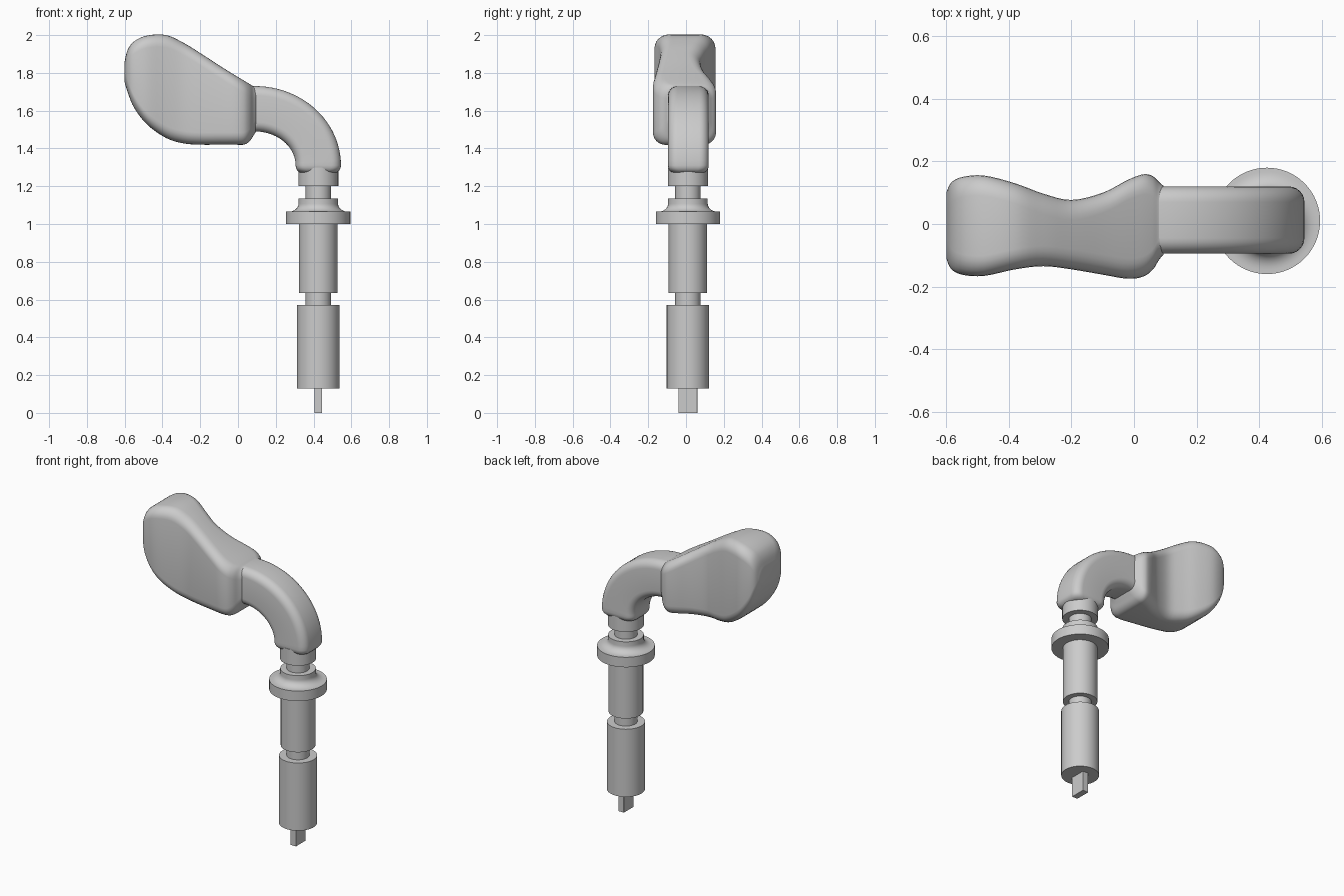
import bpy, bmesh, math
from mathutils import Vector

cube = bpy.data.objects.get("Cube")
if cube:
    bpy.data.objects.remove(cube, do_unlink=True)

grey = bpy.data.materials.new("plain_grey")
grey.use_nodes = True
GREY = (0.6, 0.6, 0.6, 1)
grey.diffuse_color = GREY
grey.node_tree.nodes["Principled BSDF"].inputs["Base Color"].default_value = GREY

AXIS_X, AXIS_Y = 0.425, 0.01


def loft(name, rings, angle=35):
    """Skin a list of equal-length closed rings and cap both ends."""
    bm = bmesh.new()
    loops = [[bm.verts.new(p) for p in ring] for ring in rings]
    n = len(loops[0])
    for a, b in zip(loops, loops[1:]):
        for i in range(n):
            j = (i + 1) % n
            bm.faces.new((a[i], a[j], b[j], b[i]))
    bm.faces.new(loops[0])
    bm.faces.new(loops[-1])
    bmesh.ops.recalc_face_normals(bm, faces=bm.faces)
    mesh = bpy.data.meshes.new(name)
    bm.to_mesh(mesh)
    bm.free()
    mesh.materials.append(grey)
    obj = bpy.data.objects.new(name, mesh)
    bpy.context.collection.objects.link(obj)
    bpy.ops.object.select_all(action='DESELECT')
    obj.select_set(True)
    bpy.context.view_layer.objects.active = obj
    bpy.ops.object.shade_smooth_by_angle(angle=math.radians(angle))
    return obj


def rounded_rect(u0, u1, v0, v1, r, steps=6):
    """Rounded rectangle outline as (u, v) pairs."""
    r = min(r, (u1 - u0) * 0.49, (v1 - v0) * 0.49)
    corners = [(u1 - r, v1 - r), (u0 + r, v1 - r), (u0 + r, v0 + r), (u1 - r, v0 + r)]
    pts = []
    for k, (cu, cv) in enumerate(corners):
        for s in range(steps + 1):
            a = math.pi / 2 * (k + s / steps)
            pts.append((cu + r * math.cos(a), cv + r * math.sin(a)))
    return pts


def turned(name, profile, segments=64):
    """Part turned about the shaft axis from (radius, z) pairs."""
    turn = [math.tau * i / segments for i in range(segments)]
    return loft(name, [[(AXIS_X + r * math.cos(a), AXIS_Y + r * math.sin(a), z)
                        for a in turn] for r, z in profile])


def smooth_rows(rows, steps=4):
    """Catmull-Rom interpolation through rows of numbers."""
    rows = [Vector(r) for r in rows]
    out = []
    for i in range(len(rows) - 1):
        p0, p1 = rows[max(i - 1, 0)], rows[i]
        p2, p3 = rows[i + 1], rows[min(i + 2, len(rows) - 1)]
        for s in range(steps):
            t = s / steps
            out.append(0.5 * (2 * p1 + (p2 - p0) * t + (2 * p0 - 5 * p1 + 4 * p2 - p3) * t ** 2
                              + (3 * p1 - p0 - 3 * p2 + p3) * t ** 3))
    return out + [rows[-1]]


# Drive blade at the foot of the shaft
blade = rounded_rect(AXIS_X - 0.02, AXIS_X + 0.02, AXIS_Y - 0.05, AXIS_Y + 0.05, 0.001, 1)
loft("drive_blade", [[(x, y, z) for x, y in blade] for z in (0, 0.14)])

# Shaft: plain cylinders
for part, radius, low, high in (("lower_barrel", 0.112, 0.13, 0.57),
                                ("lower_neck", 0.067, 0.56, 0.65),
                                ("upper_barrel", 0.102, 0.635, 1.01),
                                ("upper_neck", 0.067, 1.12, 1.21),
                                ("arm_collar", 0.106, 1.2, 1.3)):
    turned(part, [(radius, low), (radius, high)])

# Flange with a concave flare up to its lip
flare = [(0.157 - 0.052 * math.sin(a), 1.107 - 0.042 * math.cos(a))
         for a in (math.pi / 2 * i / 8 for i in range(9))]
turned("flange", [(0.17, 1.0), (0.17, 1.065)] + flare + [(0.105, 1.135)])

# Curved arm: rounded section swept over a quarter bend, with a softened lower end
arm_rings = []


def arm_ring(centre, normal, inset=0.0):
    section = rounded_rect(-0.12 + inset, 0.12 - inset, -0.095 + inset, 0.12 - inset, 0.05)
    arm_rings.append([(centre[0] + u * normal[0], v, centre[1] + u * normal[1])
                      for u, v in section])


arm_ring((-0.02, 1.61), (0, 1))
for i in range(25):
    a = math.pi / 2 * i / 24
    arm_ring((0.09 + 0.335 * math.sin(a), 1.31 + 0.3 * math.cos(a)), (math.sin(a), math.cos(a)))
for i in range(1, 6):
    a = math.pi / 2 * i / 5
    arm_ring((AXIS_X, 1.31 - 0.04 * math.sin(a)), (1, 0), 0.035 * (1 - math.cos(a)))
loft("curved_arm", arm_rings, 50)

# Paddle: rows are x, bottom, top, front, back
paddle_rows = [
    (-0.6, 1.75, 1.86, -0.11, 0.1),
    (-0.585, 1.7, 1.92, -0.143, 0.132),
    (-0.55, 1.615, 1.967, -0.162, 0.15),
    (-0.48, 1.525, 1.998, -0.166, 0.155),
    (-0.38, 1.455, 2.0, -0.145, 0.13),
    (-0.29, 1.427, 1.96, -0.135, 0.097),
    (-0.2, 1.42, 1.905, -0.145, 0.077),
    (-0.1, 1.42, 1.84, -0.162, 0.1),
    (-0.02, 1.42, 1.79, -0.175, 0.141),
    (0.03, 1.42, 1.76, -0.168, 0.159),
    (0.06, 1.436, 1.742, -0.146, 0.153),
    (0.08, 1.465, 1.73, -0.115, 0.135),
    (0.095, 1.489, 1.728, -0.097, 0.121),
]
loft("paddle", [[(x, y, z) for y, z in rounded_rect(front, back, bottom, top, 0.065)]
                for x, bottom, top, front, back in smooth_rows(paddle_rows)], 50)
